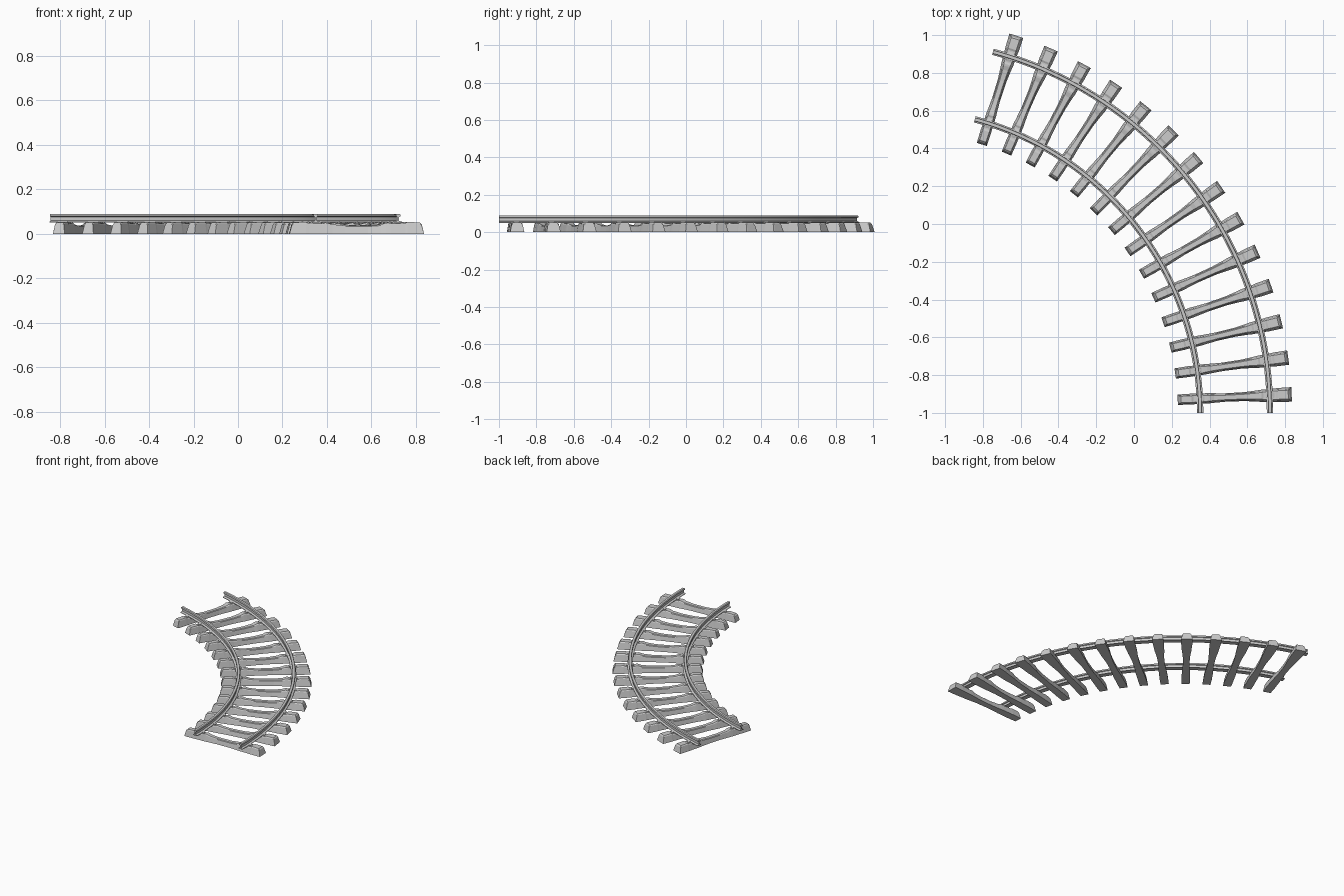
import bpy, bmesh
from math import sin, cos, radians

if "Cube" in bpy.data.objects:
    bpy.data.objects.remove(bpy.data.objects["Cube"])

CX, CY = -1.259, -1.0      # centre of the curve
ARC = radians(75)
COUNT = 14                 # sleepers
STEPS = 56                 # rail segments


def bend(r, a, z):
    return (CX + r * cos(a), CY + r * sin(a), z)


def loft(name, rings):
    """Skin a list of closed cross-sections and cap both ends."""
    bm = bmesh.new()
    loops = [[bm.verts.new(p) for p in ring] for ring in rings]
    n = len(loops[0])
    for a, b in zip(loops, loops[1:]):
        for i in range(n):
            j = (i + 1) % n
            bm.faces.new((a[i], a[j], b[j], b[i]))
    bm.faces.new(loops[0])
    bm.faces.new(loops[-1])
    bmesh.ops.recalc_face_normals(bm, faces=bm.faces)
    mesh = bpy.data.meshes.new(name)
    bm.to_mesh(mesh)
    bm.free()
    ob = bpy.data.objects.new(name, mesh)
    bpy.context.collection.objects.link(ob)
    return ob


# Rails: foot, web and head, swept along the arc
half = [(0.017, 0.050), (0.017, 0.054), (0.004, 0.059), (0.004, 0.076),
        (0.010, 0.079), (0.010, 0.087), (0.008, 0.090)]
profile = half + [(-x, z) for x, z in reversed(half)]
for name, radius in (("inner_rail", 1.609), ("outer_rail", 1.979)):
    rail = loft(name, [[bend(radius + x, ARC * i / STEPS, z) for x, z in profile]
                       for i in range(STEPS + 1)])
    bpy.ops.object.select_all(action='DESELECT')
    rail.select_set(True)
    bpy.context.view_layer.objects.active = rail
    bpy.ops.object.shade_smooth_by_angle(angle=radians(25))

# Sleepers: distance from track centre, top height, foot and top half widths
MID = 1.794
side = [(0.302, 0.003, 0.033, 0.032), (0.292, 0.043, 0.033, 0.026),
        (0.284, 0.051, 0.033, 0.025), (0.228, 0.053, 0.033, 0.025),
        (0.218, 0.048, 0.032, 0.025), (0.152, 0.046, 0.030, 0.023),
        (0.142, 0.050, 0.030, 0.021), (0.132, 0.049, 0.029, 0.021),
        (0.110, 0.042, 0.027, 0.019), (0.050, 0.037, 0.023, 0.017)]
stations = [(-d, h, f, t) for d, h, f, t in side] + side[::-1]


def section(angle, d, h, foot, top):
    pts = [(foot, 0), (top, h * 0.88), (top - 0.005, h)]
    pts += [(-w, z) for w, z in reversed(pts)]
    return [bend(MID + d, angle + w / MID, z) for w, z in pts]


for k in range(COUNT):
    angle = ARC * (k + 0.5) / COUNT
    loft(f"sleeper_{k + 1}", [section(angle, *s) for s in stations])
    # Rail pads and clips between each rail and the sleeper
    for rail_name, off in (("inner", -0.185), ("outer", 0.185)):
        pad = [(-0.026, 0.044), (-0.026, 0.052), (-0.014, 0.056),
               (0.014, 0.056), (0.026, 0.052), (0.026, 0.044)]
        loft(f"{rail_name}_clip_{k + 1}",
             [[bend(MID + off + x, angle + s / MID, z) for x, z in pad]
              for s in (-0.012, 0.012)])
